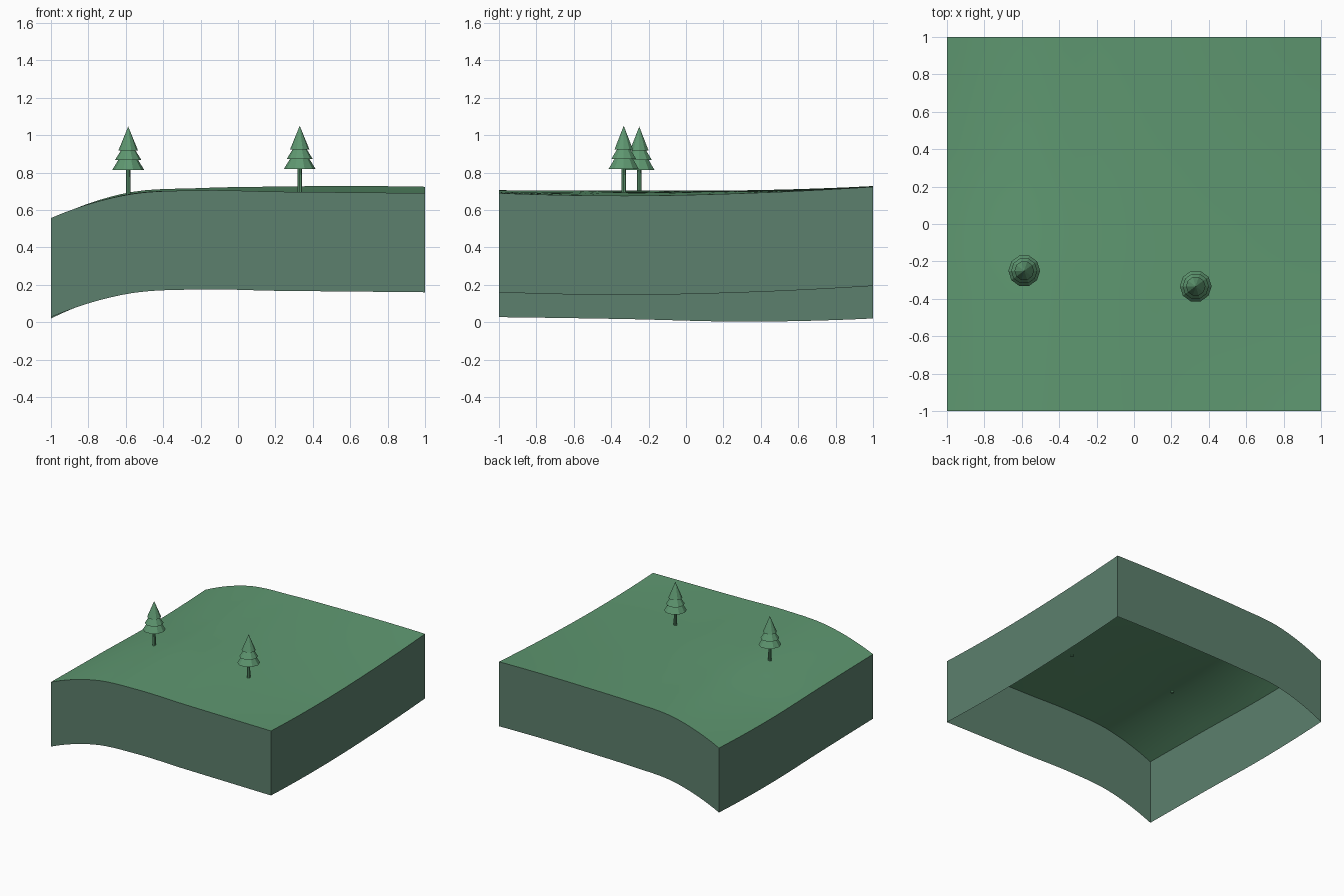
import bpy, bmesh, math

old = bpy.data.objects.get("Cube")
if old:
    bpy.data.objects.remove(old, do_unlink=True)


def make_material(name, rgb):
    mat = bpy.data.materials.new(name)
    mat.use_nodes = True
    mat.diffuse_color = (*rgb, 1)
    mat.node_tree.nodes["Principled BSDF"].inputs["Base Color"].default_value = (*rgb, 1)
    return mat


grass = make_material("grass green", (0.114, 0.314, 0.165))
earth = make_material("grey green", (0.107, 0.216, 0.153))


def add_object(name, bm, materials):
    mesh = bpy.data.meshes.new(name)
    bm.to_mesh(mesh)
    bm.free()
    for mat in materials:
        mesh.materials.append(mat)
    obj = bpy.data.objects.new(name, mesh)
    bpy.context.collection.objects.link(obj)
    return obj


def spline(values, t):
    """Smooth curve through evenly spaced values, t from 0 to 1."""
    a, b = values, values[::-1]
    p = [3 * a[0] - 3 * a[1] + a[2], *a, 3 * b[0] - 3 * b[1] + b[2]]
    s = t * (len(a) - 1)
    i = max(0, min(int(s), len(a) - 2))
    f = s - i
    p0, p1, p2, p3 = p[i:i + 4]
    return p1 + f / 2 * (p2 - p0 + f * (2 * p0 - 5 * p1 + 4 * p2 - p3
                                        + f * (3 * (p1 - p2) + p3 - p0)))


# Ground heights, rows from front to back, each from right (-x) to left (+x)
ROWS = [
    [0.557, 0.68, 0.705, 0.698, 0.694, 0.69],
    [0.547, 0.682, 0.703, 0.698, 0.69, 0.676],
    [0.533, 0.675, 0.702, 0.705, 0.70, 0.69],
    [0.55, 0.69, 0.717, 0.725, 0.728, 0.724],
]
DEPTH = 0.53


def ground(x, y):
    return spline([spline(row, (x + 1) / 2) for row in ROWS], (y + 1) / 2)


# Rolling ground with hanging side walls, open underneath
bm = bmesh.new()
bmesh.ops.create_grid(bm, x_segments=32, y_segments=32, size=1)
for v in bm.verts:
    v.co.z = ground(v.co.x, v.co.y)
border = [e for e in bm.edges if e.is_boundary]
walls = bmesh.ops.extrude_edge_only(bm, edges=border)["geom"]
for item in walls:
    if isinstance(item, bmesh.types.BMVert):
        item.co.z -= DEPTH
    elif isinstance(item, bmesh.types.BMFace):
        item.material_index = 1
bmesh.ops.recalc_face_normals(bm, faces=bm.faces)
bm.normal_update()
if sum(f.normal.z for f in bm.faces if f.material_index == 0) < 0:
    bmesh.ops.reverse_faces(bm, faces=bm.faces)
terrain = add_object("ground", bm, [grass, earth])
bpy.ops.object.select_all(action="DESELECT")
terrain.select_set(True)
bpy.context.view_layer.objects.active = terrain
bpy.ops.object.shade_smooth_by_angle(angle=math.radians(30))


def lathe(name, profile, centre, sides):
    """Flat-sided turned solid from (radius, height) pairs, bottom to top."""
    bm = bmesh.new()
    rings = []
    for r, z in profile:
        ring = []
        for k in range(sides):
            a = math.tau * k / sides
            ring.append(bm.verts.new((centre[0] + r * math.cos(a),
                                      centre[1] + r * math.sin(a), z)))
        rings.append(ring)
    for low, high in zip(rings, rings[1:]):
        for k in range(sides):
            n = (k + 1) % sides
            bm.faces.new((low[k], low[n], high[n], high[k]))
    bm.faces.new(rings[0][::-1])
    bm.faces.new(rings[-1])
    bmesh.ops.remove_doubles(bm, verts=bm.verts, dist=0.0001)
    return add_object(name, bm, [grass])


# Trees: a thin trunk under three overlapping tiers
FOLIAGE = [(0.085, 0), (0.05, 0.057), (0.07, 0.053), (0.036, 0.108),
           (0.052, 0.104), (0.0005, 0.23)]
for side, x, y, base in (("right", -0.587, -0.25, 0.815), ("left", 0.33, -0.333, 0.819)):
    lathe(side + "_tree_trunk", [(0.013, ground(x, y) - 0.01), (0.011, base + 0.01)], (x, y), 8)
    lathe(side + "_tree_foliage", [(r, base + z) for r, z in FOLIAGE], (x, y), 10)
